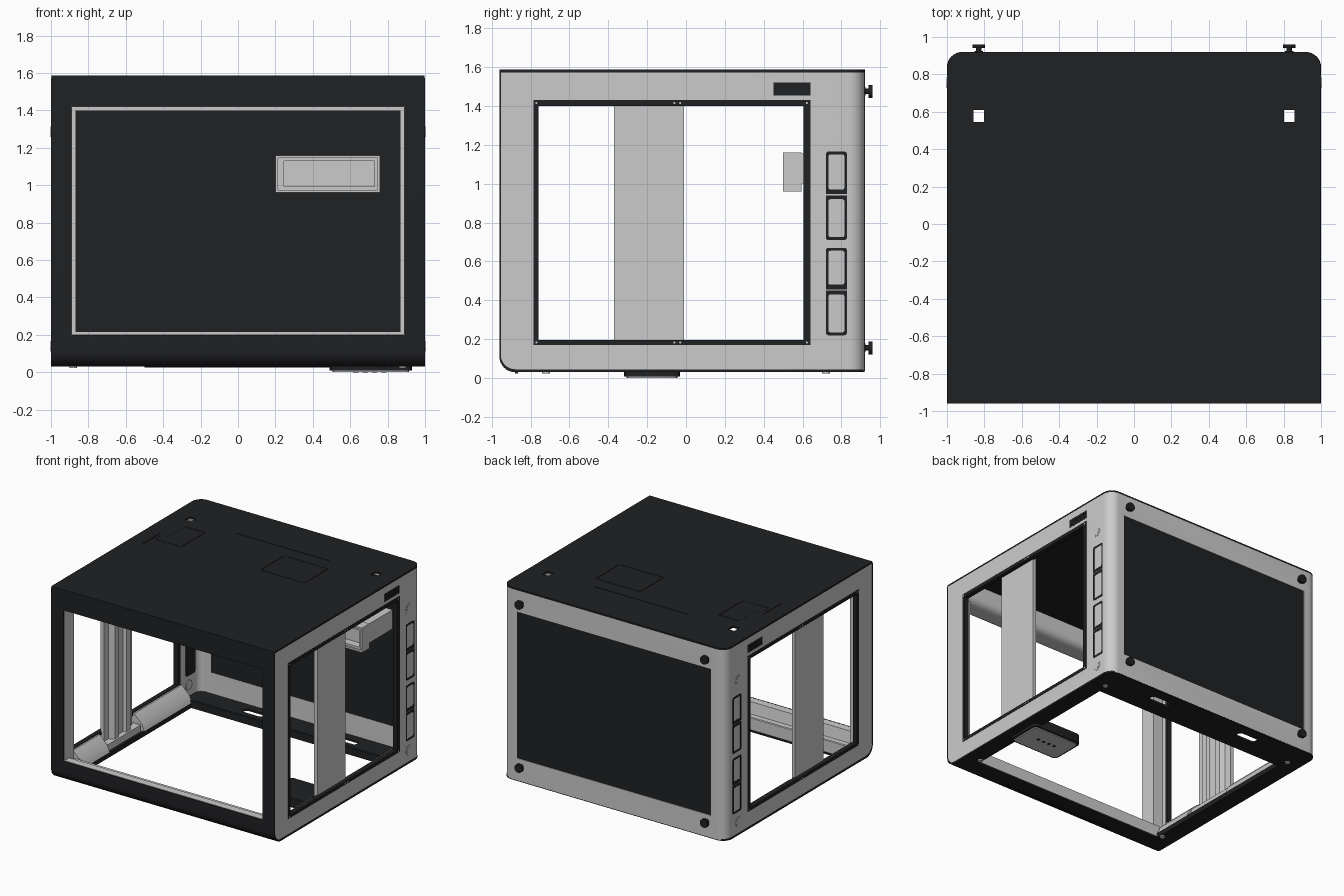
import bpy, bmesh, math
from mathutils import Vector

if "Cube" in bpy.data.objects:
    bpy.data.objects.remove(bpy.data.objects["Cube"])

black = bpy.data.materials.new("black_metal")
black.diffuse_color = (0.014, 0.015, 0.017, 1)
black.use_nodes = True
black.node_tree.nodes["Principled BSDF"].inputs["Base Color"].default_value = black.diffuse_color


def prism(name, pts, axis, a, b, mat=None):
    """Extrude a 2D outline along an axis: x takes (y,z), y takes (x,z), z takes (x,y)."""
    place = {'x': lambda p, t: (t, p[0], p[1]),
             'y': lambda p, t: (p[0], t, p[1]),
             'z': lambda p, t: (p[0], p[1], t)}[axis]
    bm = bmesh.new()
    lo = [bm.verts.new(place(p, a)) for p in pts]
    hi = [bm.verts.new(place(p, b)) for p in pts]
    bm.faces.new(lo)
    bm.faces.new(hi)
    n = len(pts)
    for i in range(n):
        j = (i + 1) % n
        bm.faces.new((lo[i], lo[j], hi[j], hi[i]))
    bmesh.ops.recalc_face_normals(bm, faces=bm.faces)
    me = bpy.data.meshes.new(name)
    bm.to_mesh(me)
    bm.free()
    ob = bpy.data.objects.new(name, me)
    bpy.context.collection.objects.link(ob)
    if mat:
        me.materials.append(mat)
    return ob


def rrect(u0, u1, v0, v1, radii=(0, 0, 0, 0), seg=8):
    """Rectangle with a radius per corner: low-low, high-low, high-high, low-high."""
    out = []
    for k, (u, v, su, sv) in enumerate(((u0, v0, 1, 1), (u1, v0, -1, 1),
                                        (u1, v1, -1, -1), (u0, v1, 1, -1))):
        r = radii[k]
        if r == 0:
            out.append((u, v))
            continue
        for i in range(seg + 1):
            t = math.pi + k * math.pi / 2 + i / seg * math.pi / 2
            out.append((u + su * r + r * math.cos(t), v + sv * r + r * math.sin(t)))
    return out


def box(name, x0, x1, y0, y1, z0, z1, mat=None):
    return prism(name, rrect(x0, x1, y0, y1), 'z', z0, z1, mat)


def disc(name, u, v, r, axis, a, b, mat=None, n=24):
    pts = [(u + r * math.cos(2 * math.pi * i / n), v + r * math.sin(2 * math.pi * i / n))
           for i in range(n)]
    return prism(name, pts, axis, a, b, mat)


def apply(ob, mod):
    bpy.context.view_layer.objects.active = ob
    bpy.ops.object.modifier_apply(modifier=mod.name)


def cut(ob, *cutters, op='DIFFERENCE'):
    for c in cutters:
        m = ob.modifiers.new("cut", 'BOOLEAN')
        m.operation, m.solver, m.object = op, 'EXACT', c
        apply(ob, m)
        bpy.data.objects.remove(c)
    return ob


def mirror(ob):
    m = ob.modifiers.new("mirror", 'MIRROR')
    m.use_mirror_merge = False
    apply(ob, m)
    return ob


def plan(name, z0, z1, mat=None):
    return prism(name, rrect(-.998, .998, -.96, .92, (0, 0, .08, .08)), 'z', z0, z1, mat)


# Grey side and back shell with rounded rear corners
shell = plan("side_and_back_shell", .02, 1.573)
cut(shell, prism("c", rrect(-.973, .973, -2, .895, (0, 0, .055, .055)), 'z', -1, 3))
cut(shell, prism("c", rrect(-.953, 2, .036, 3, (.075, 0, 0, 0)), 'x', -2, 2), op='INTERSECT')
cut(shell, box("c", -2, 2, -.78, .635, .175, 1.425),
    box("c", -.87, .87, .8, 2, .215, 1.4))

# Black front and floor in one bent sheet
wrap = prism("front_and_floor_sheet", rrect(-.96, .95, .03, 1.573, (.08, 0, 0, 0)), 'x', -1, 1, black)
cut(wrap, prism("c", rrect(-.953, 2, .045, 3, (.073, 0, 0, 0)), 'x', -2, 2))
cut(wrap, prism("c", rrect(-1, 1, -1, .919, (0, 0, .08, .08)), 'z', -1, 3), op='INTERSECT')
cut(wrap, box("c", -.89, .89, -2, -.85, .2, 1.42),
    box("c", -.88, .88, -.76, .64, -1, .19))
for s in (-1, 1):
    cut(wrap, prism("c", rrect(s*.42-.09, s*.42+.09, .77, .83, (.025,)*4), 'z', -1, .19))
mirror(box("floor_lip", .86, .88, -.76, .64, .031, .07, black))
box("floor_back_lip", -.88, .88, .63, .65, .031, .09, black)
box("floor_front_strip", -.5, .5, -.88, -.865, .024, .034, black)
for y in (-.72, .72):
    mirror(disc("small_foot", .88, y, .02, 'z', .022, .035))

# Black top with two cable holes and hatches
top = plan("top_cover", 1.573, 1.587, black)
for s in (-1, 1):
    cut(top, box("c", s*.83-.028, s*.83+.028, .545, .61, 1, 2))
hatches = {"wide_hatch": rrect(.1, .49, .15, .445, (.02,)*4, 4),
           "notched_hatch": [(-.84, .14), (-.61, .15), (-.61, .445), (-.79, .445), (-.79, .21), (-.84, .21)]}
for name, pts in hatches.items():
    cu, cv = sum(p[0] for p in pts)/len(pts), sum(p[1] for p in pts)/len(pts)
    cut(top, prism("c", [(cu+(u-cu)*1.025, cv+(v-cv)*1.025) for u, v in pts], 'z', 1.58, 2))
    prism(name, pts, 'z', 1.574, 1.587, black)
cut(top, box("c", -.42, .42, .566, .571, 1.581, 2))
cut(top, box("c", -.872, -.867, .02, .25, 1.581, 2))

# Grey frame behind the front opening
mirror(box("front_jamb", .887, .973, -.952, -.83, .1, 1.57))
tray = [(-.95, .201), (-.89, .201), (-.875, .11), (-.8, .11), (-.785, .14), (-.765, .14),
        (-.765, .045), (-.9, .046), (-.95, .1)]
prism("front_bottom_tray", tray, 'x', -.972, .972)
prism("front_top_beam", rrect(-.952, -.8, 1.418, 1.572, (.0, .06, 0, 0)), 'x', -.972, .972)

# Side window trim with screws
trim = box("side_window_trim", .962, 1, -.785, .64, .17, 1.43, black)
mirror(cut(trim, box("c", .5, 2, -.76, .605, .195, 1.4)))
for z in (.183, 1.415):
    for y in (-.77, -.06, -.03, .622):
        mirror(disc("trim_screw", y, z, .006, 'x', .99, 1.001, None, 8))

# Ribbed posts in the middle of each side
post = [(.97, -.37), (.97, -.01), (.94, -.01), (.94, -.07), (.90, -.09), (.90, -.14),
        (.925, -.15), (.925, -.23), (.90, -.24), (.90, -.29), (.94, -.31), (.94, -.37)]
mirror(prism("side_post", post, 'z', .046, 1.572))
mirror(box("post_foot", .885, .972, -.4, .02, .046, .12))

# Sloped rails along the floor at both sides
rail = [(.972, .19), (.95, .19), (.88, .12), (.86, .07), (.87, .046), (.972, .046)]
for y0, y1 in ((-.75, -.41), (.03, .64)):
    mirror(prism("side_floor_rail", rail, 'y', y0, y1))

# Side covers, grilles and round caps near the rear
for name, z0, z1, zl in (("upper", .71, 1.165, .94), ("lower", .22, .67, .45)):
    cover = prism(name + "_side_cover", rrect(.72, .828, z0, z1, (.012,)*4, 3), 'x', .962, 1, black)
    cut(cover, box("c", .996, 2, .6, .9, zl, zl + .006),
        prism("c", rrect(.733, .815, zl + .03, z1 - .015, (.01,)*4, 3), 'x', .995, 2),
        prism("c", rrect(.733, .815, z0 + .015, zl - .02, (.01,)*4, 3), 'x', .997, 2))
    mirror(cover)
for z in (.14, 1.285):
    mirror(disc("round_cap", .756, z, .04, 'x', .965, 1, None, 10))
    mirror(disc("round_cap_centre", .756, z, .028, 'x', .965, 1.002, None, 20))
mirror(box("side_grille", .97, .999, .45, .64, 1.455, 1.52, black))
for i in range(8):
    for j in range(2):
        mirror(disc("grille_stud", .468 + i*.021 + j*.008, 1.476 + j*.024, .008, 'x', .99, 1.001, black, 6))

# Rear panel and its four knobs
box("rear_panel", -.872, .872, .896, .916, .213, 1.402, black)
for z in (.155, 1.475):
    mirror(disc("rear_knob_stem", .83, z, .014, 'y', .9, .945, black))
    mirror(disc("rear_knob_collar", .83, z, .022, 'y', .915, .925, black))
    mirror(disc("rear_knob", .83, z, .034, 'y', .94, .96, black))

# Air duct on the inside of the rear panel
mouth = box("duct_mouth", .2, .76, .5, .595, .96, 1.16)
cut(mouth, prism("c", rrect(.215, .745, .975, 1.145), 'y', 0, .512),
    prism("c", rrect(.245, .73, .992, 1.128), 'y', 0, .575))
box("duct_body", .22, .755, .59, .897, 1.0, 1.155)

# Small unit hanging under the floor
unit = prism("under_unit", rrect(.49, .93, -.32, -.03, (.03,)*4, 2), 'z', .008, .085, black)
prism("under_unit_plate", rrect(.505, .915, -.305, -.045, (.025,)*4, 2), 'z', 0, .02)
for i in range(4):
    disc("under_unit_socket", .63 + i*.05, -.17, .014, 'z', -.001, .01, black, 12)

# Smooth curved surfaces, keep the sheet edges sharp
bpy.ops.object.select_all(action='DESELECT')
for ob in bpy.data.objects:
    ob.select_set(True)
    bpy.context.view_layer.objects.active = ob
bpy.ops.object.shade_smooth_by_angle(angle=math.radians(30))
